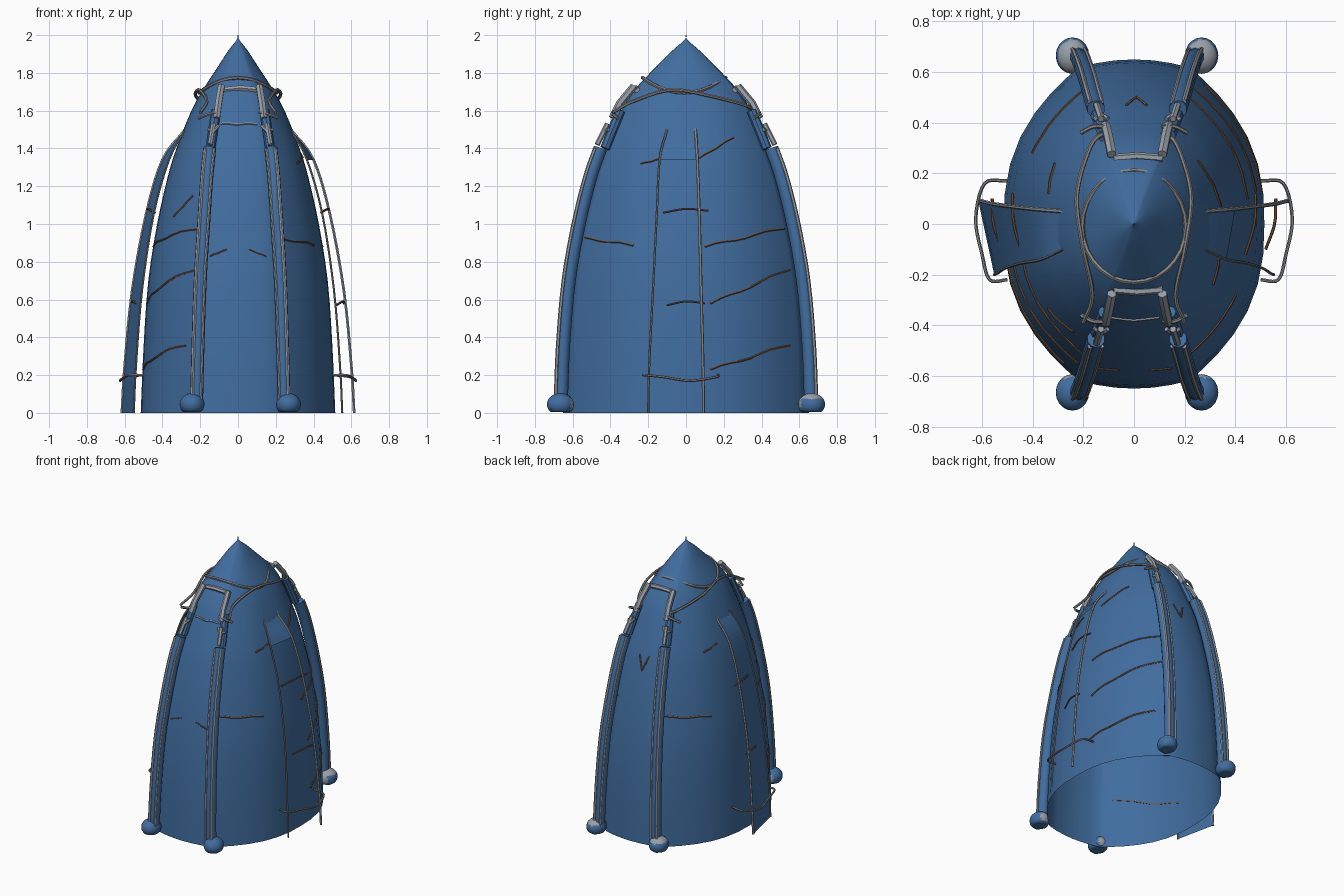
import bpy, bmesh, math
from mathutils import Vector
from mathutils.bvhtree import BVHTree

cube = bpy.data.objects.get("Cube")
if cube:
    bpy.data.objects.remove(cube, do_unlink=True)


def material(name, rgb):
    m = bpy.data.materials.new(name)
    m.use_nodes = True
    m.diffuse_color = (*rgb, 1)
    m.node_tree.nodes["Principled BSDF"].inputs["Base Color"].default_value = (*rgb, 1)
    return m


BLUE = material("canvas blue", (0.052, 0.152, 0.345))
GREY = material("pole grey", (0.32, 0.35, 0.39))
ROPE = material("rope grey", (0.24, 0.24, 0.25))
BROWN = material("seam brown", (0.19, 0.095, 0.05))


def add(name, bm, mat, smooth=40):
    mesh = bpy.data.meshes.new(name)
    bmesh.ops.recalc_face_normals(bm, faces=bm.faces)
    bm.to_mesh(mesh)
    mesh.materials.append(mat)
    ob = bpy.data.objects.new(name, mesh)
    bpy.context.collection.objects.link(ob)
    bpy.ops.object.select_all(action='DESELECT')
    ob.select_set(True)
    bpy.context.view_layer.objects.active = ob
    bpy.ops.object.shade_smooth_by_angle(angle=math.radians(smooth))
    return ob


def tube(name, pts, r, mat, sides=6, closed=False):
    """Sweep a round section along a list of points."""
    pts = [Vector(p) for p in pts]
    n = len(pts)
    bm = bmesh.new()
    rings = []
    for i, p in enumerate(pts):
        a = pts[i - 1] if (closed or i) else p
        b = pts[(i + 1) % n] if (closed or i < n - 1) else p
        t = (b - a).normalized()
        if rings:  # carry the frame along so the tube does not twist
            u = (u - t * u.dot(t)).normalized()
        else:
            u = t.cross(Vector((0, 0, 1)) if abs(t.z) < 0.75 else Vector((1, 0, 0))).normalized()
        v = t.cross(u)
        rings.append([bm.verts.new(p + r * (u * math.cos(k * math.tau / sides)
                     + v * math.sin(k * math.tau / sides))) for k in range(sides)])
    for i in range(n if closed else n - 1):
        a, b = rings[i], rings[(i + 1) % n]
        for k in range(sides):
            j = (k + 1) % sides
            bm.faces.new((a[k], a[j], b[j], b[k]))
    if not closed:
        bm.faces.new(rings[0])
        bm.faces.new(rings[-1])
    return add(name, bm, mat)


def spline(pts, steps=5):
    """Smooth an open path through its points."""
    p = [Vector(q) for q in pts]
    p = [p[0] * 2 - p[1]] + p + [p[-1] * 2 - p[-2]]
    out = []
    for i in range(1, len(p) - 2):
        for s in range(steps):
            t = s / steps
            out.append(0.5 * (2 * p[i] + (p[i + 1] - p[i - 1]) * t
                       + (2 * p[i - 1] - 5 * p[i] + 4 * p[i + 1] - p[i + 2]) * t ** 2
                       + (3 * p[i] - p[i - 1] - 3 * p[i + 1] + p[i + 2]) * t ** 3))
    return out + [p[-2]]


# Hull levels: height, half width, half depth, corner half spacing
LEVELS = [(0, .515, .65, .22), (.35, .50, .637, .212), (.7, .475, .605, .2),
          (1.0, .428, .55, .182), (1.25, .372, .485, .165), (1.4, .326, .43, .15),
          (1.6, .247, .345, .12), (1.72, .18, .265, .095), (1.82, .115, .17, .06),
          (1.92, .05, .07, .025), (1.975, .007, .007, .003), (2.0, .002, .002, .001)]


def section(z, a, b, c):
    cy = b * 0.95
    quarter = [(c * k / 3, b - (b - cy) * (k / 3) ** 2) for k in range(4)]
    for k in range(1, 9):
        t = math.cos(k * math.pi / 16)
        quarter.append((c + (a - c) * (1 - t ** 2.55), cy * t))
    half = quarter + [(x, -y) for x, y in quarter[-2::-1]]
    return [Vector((x, y, z)) for x, y in half + [(-x, y) for x, y in half[-2:0:-1]]]


# Canvas hull, open underneath
bm = bmesh.new()
dense = spline([Vector(l[1:]) for l in LEVELS], 3)
heights = [h.x for h in spline([Vector((l[0], 0, 0)) for l in LEVELS], 3)]
rings = [[bm.verts.new(p) for p in section(z, *d)] for z, d in zip(heights, dense)]
for lo, hi in zip(rings, rings[1:]):
    for k in range(len(lo)):
        j = (k + 1) % len(lo)
        bm.faces.new((lo[k], lo[j], hi[j], hi[k]))
bm.faces.new(rings[-1])
tree = BVHTree.FromBMesh(bm)
add("canvas_hull", bm, BLUE, 50)


def on_hull(axis, sign, u, z, off):
    """Project a side (axis 0) or front/back (axis 1) position onto the hull."""
    start = Vector((2 * sign, u, z)) if axis == 0 else Vector((u, 2 * sign, z))
    ray = Vector((-sign, 0, 0)) if axis == 0 else Vector((0, -sign, 0))
    hit = tree.ray_cast(start, ray)[0]
    return hit - ray * off if hit else None


def seam(name, axis, sign, u0, z0, u1, z1, mat=BROWN, r=.0055):
    wave = .015 * abs(u1 - u0)
    pts = [on_hull(axis, sign, u0 + (u1 - u0) * k / 8,
                   z0 + (z1 - z0) * k / 8 + wave * math.sin(k * 1.3), .003) for k in range(9)]
    pts = [p for p in pts if p]
    if len(pts) > 1:
        tube(name, pts, r, mat, 5)


# Four curved legs with edge poles, upper rods and rounded feet
SHIFT = 0.012
for sx, sname in ((1, "left"), (-1, "right")):
    for sy, fname in ((-1, "front"), (1, "back")):
        tag = f"{fname}_{sname}"

        def leg_line(dx, dy, levels):
            return spline([(sx * (c + dx) + SHIFT, sy * (b * .95 + dy), max(z, .03))
                           for z, a, b, c in LEVELS[:levels]], 4)
        tube(f"leg_{tag}", leg_line(.012, .045, 6), .036, BLUE, 10)
        tube(f"upper_leg_{tag}", leg_line(.008, .02, 7)[20:], .026, BLUE, 8)
        tube(f"outer_pole_{tag}", leg_line(.036, .074, 6), .010, GREY)
        tube(f"inner_pole_{tag}", leg_line(-.012, .074, 6), .008, GREY)

        def rod(name, pts, r):
            tube(f"{name}_{tag}", [(sx * x + SHIFT, sy * y, z) for x, y, z in pts], r, GREY)
        rod("lower_rod", [(.16, .47, 1.42), (.142, .415, 1.53)], .014)
        rod("upper_rod", [(.125, .39, 1.56), (.115, .35, 1.64), (.1, .275, 1.73)], .02)
        rod("bracket", [(.17, .41, 1.5), (.142, .435, 1.49), (.115, .415, 1.52)], .010)

        # feet are blue, with a grey strip inside and a grey top at the back
        bm = bmesh.new()
        bmesh.ops.create_icosphere(bm, subdivisions=3, radius=1)
        for v in bm.verts:
            v.co = Vector((sx * .255 + SHIFT + v.co.x * .066, sy * .665 + v.co.y * .072,
                           max(.045 + v.co.z * .06, .005)))
        bm.normal_update()
        for f in bm.faces:
            f.material_index = int(sy * f.normal.y < -.75 or (sy > 0 and f.normal.z > .5))
        add(f"foot_{tag}", bm, BLUE).data.materials.append(GREY)

# Cross bars joining the rod tops
for sy, fname in ((-1, "front"), (1, "back")):
    tube(f"cross_bar_{fname}", [(-.09 + SHIFT, sy * .26, 1.71), (SHIFT, sy * .268, 1.72),
                                (.1 + SHIFT, sy * .26, 1.71)], .016, GREY)

# Front slit and creases, back chevron
seam("vent_slit", 1, -1, -.09, 1.53, .1, 1.53, GREY)
for s in (1, -1):
    seam("front_crease", 1, -1, s * .06, .865, s * .15, .83, BROWN, .004)
    seam("back_chevron", 1, 1, .01, 1.2, .01 + s * .04, 1.3)
seam("front_side_crease", 1, -1, -.34, 1.04, -.24, 1.15)

# Ropes around the crown
ring = [Vector((.205 * math.cos(t), -.01 + .22 * math.sin(t), 1.735 - .04 * math.cos(2 * t)))
        for t in [k * math.tau / 28 for k in range(28)]]
tube("crown_rope", ring, .010, ROPE, 6, True)
CROWN = [(.11, .365, 1.6), (.17, .31, 1.63), (.225, .12, 1.68), (.205, -.08, 1.71),
         (.165, -.28, 1.65), (.2, -.39, 1.59)]
for s in (1, -1):
    tube("crown_side_rope", spline([(s * x, y, z) for x, y, z in CROWN]), .009, ROPE)
    for e in (1, -1):
        tube("guy_tail", spline([(s * .11, e * .385, 1.59), (s * .16, e * .385, 1.58),
                                 (s * .21, e * .36, 1.56)]), .009, ROPE)

# Side flaps: full curtain on the right, short hood with bare poles on the left
FLAP = [(1.5, .28, .05, .28, -.10), (1.34, .40, .06, .365, -.14), (1.05, .487, .07, .447, -.155),
        (.65, .56, .08, .508, -.175), (.25, .60, .09, .54, -.195), (0, .615, .092, .552, -.2)]
TIE = [(.5, .17, .2), (.59, .16, .19), (.625, .02, .17), (.6, -.12, .19), (.57, -.22, .2), (.5, -.22, .2)]
for s, sname in ((1, "left"), (-1, "right")):
    back = spline([(s * xo, yo, z) for z, xo, yo, xi, yi in FLAP], 4)
    front = spline([(s * xi, yi, z) for z, xo, yo, xi, yi in FLAP], 4)
    count = 5 if s > 0 else len(back)
    bm = bmesh.new()
    rows = [(bm.verts.new(p), bm.verts.new(q)) for p, q in zip(back[:count], front[:count])]
    for a, b in zip(rows, rows[1:]):
        bm.faces.new((a[0], a[1], b[1], b[0]))
    add(f"flap_{sname}", bm, BLUE)
    tube(f"flap_pole_back_{sname}", back, .008, GREY)
    tube(f"flap_pole_front_{sname}", front, .006, ROPE)

    # Tie ropes around the flap
    tube(f"low_tie_{sname}", spline([(s * x, y, z) for x, y, z in TIE]), .007, ROPE)
    for z, x, half in ((.58, .55, .1), (1.07, .47, .12)):
        tube(f"flap_tie_{sname}", spline([(s * (x - .03), -half, z - .01), (s * (x + .005), 0, z + .01),
                                          (s * (x + .01), half, z)]), .006, BROWN)

    # Canvas creases, turned half a circle from one side to the other
    for u0, z0, u1, z1 in ((.1, .88, .52, .98), (.13, .58, .55, .76), (.13, .23, .55, .36),
                           (-.57, .93, -.28, .89), (-.24, 1.32, -.12, 1.35)):
        seam(f"crease_{sname}", 0, s, s * u0, z0, s * u1, z1)
seam("high_crease_left", 0, 1, .07, 1.35, .25, 1.46)
